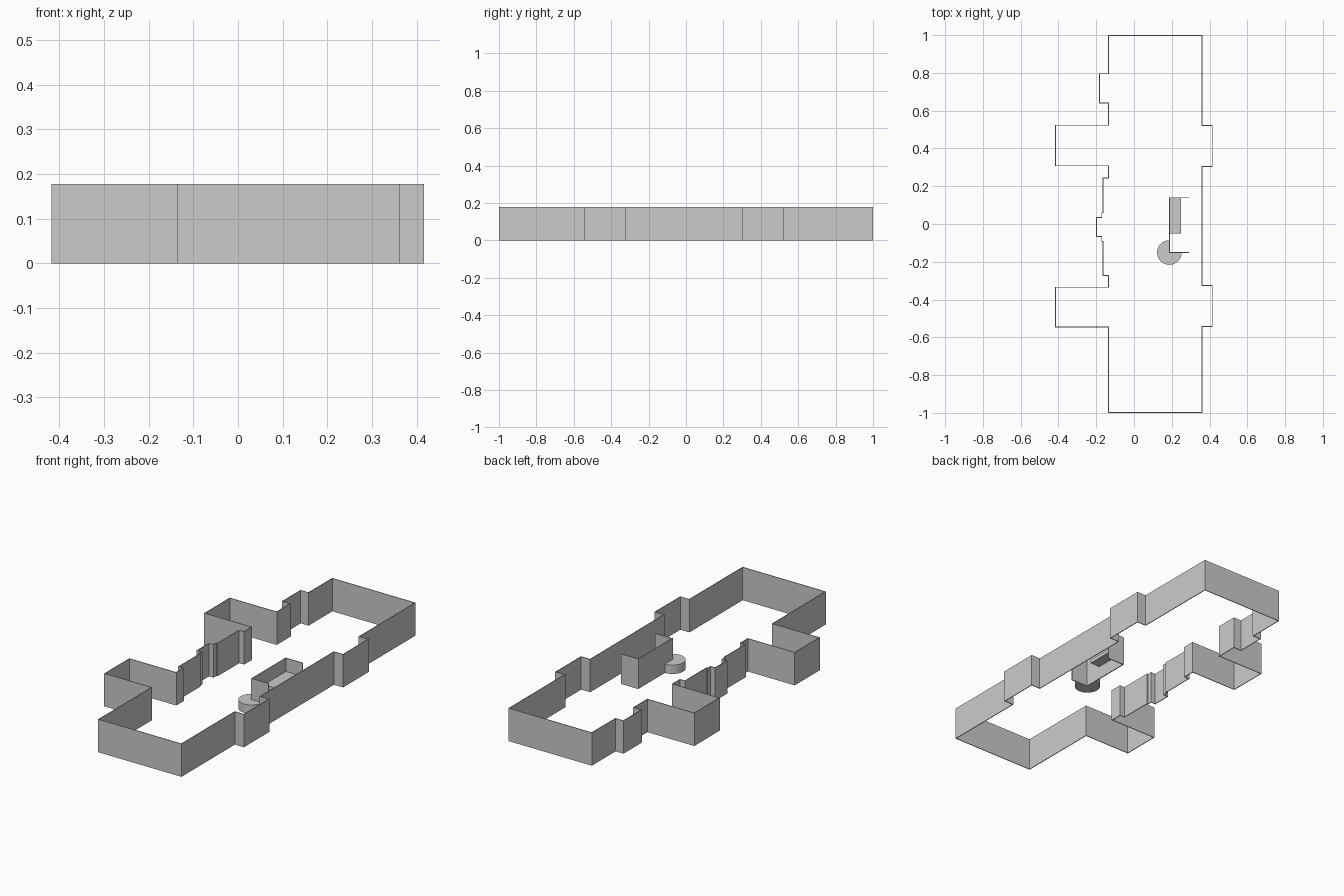
import bpy, bmesh, math

if "Cube" in bpy.data.objects:
    bpy.data.objects.remove(bpy.data.objects["Cube"])

WALL_H = 0.178


def finish(name, bm):
    bmesh.ops.recalc_face_normals(bm, faces=bm.faces)
    me = bpy.data.meshes.new(name)
    bm.to_mesh(me)
    bm.free()
    ob = bpy.data.objects.new(name, me)
    bpy.context.collection.objects.link(ob)
    return ob


def ribbon(name, pts, height, thickness, offset, closed):
    """Upright strip along a plan outline, thickened by a modifier."""
    bm = bmesh.new()
    low = [bm.verts.new((x, y, 0)) for x, y in pts]
    top = [bm.verts.new((x, y, height)) for x, y in pts]
    n = len(pts)
    for i in range(n if closed else n - 1):
        j = (i + 1) % n
        bm.faces.new((low[i], low[j], top[j], top[i]))
    ob = finish(name, bm)
    mod = ob.modifiers.new("thickness", 'SOLIDIFY')
    mod.thickness = thickness
    mod.offset = offset
    mod.use_even_offset = True
    return ob


def prism(name, pts, z0, z1):
    bm = bmesh.new()
    face = bm.faces.new([bm.verts.new((x, y, z0)) for x, y in pts])
    ext = bmesh.ops.extrude_face_region(bm, geom=[face], use_keep_orig=True)
    verts = [g for g in ext["geom"] if isinstance(g, bmesh.types.BMVert)]
    bmesh.ops.translate(bm, verts=verts, vec=(0, 0, z1 - z0))
    return finish(name, bm)


def stepped(base, bays):
    """Wall line at x=base with square bays (x, y_start, y_end)."""
    pts = []
    for x, a, b in bays:
        pts += [(base, a), (x, a), (x, b), (base, b)]
    return pts


# Outer walls: right side going up, left side coming back down
L, R = -0.137, 0.362
right = stepped(R, [(0.416, -0.544, -0.324), (0.416, 0.303, 0.524)])
left_top = stepped(L, [(-0.184, 0.797, 0.638), (-0.417, 0.525, 0.307)])
entry = [(L, 0.246), (-0.166, 0.246), (-0.166, 0.062), (-0.173, 0.062),
         (-0.173, 0.036), (-0.2, 0.036), (-0.2, -0.068), (-0.173, -0.068),
         (-0.173, -0.094), (-0.166, -0.094), (-0.166, -0.274), (L, -0.274)]
left_bottom = stepped(L, [(-0.417, -0.333, -0.547)])
outline = ([(L, -1), (R, -1)] + right + [(R, 1), (L, 1)]
           + left_top + entry + left_bottom)
ribbon("outer_walls", outline, WALL_H, 0.004, -1, True)

# Counter: back panel with two short returns
ribbon("counter_panel", [(0.29, 0.139), (0.189, 0.139), (0.189, -0.151), (0.29, -0.151)],
       0.162, 0.005, 0, False)

# Shelf behind the counter panel
prism("counter_shelf", [(0.19, -0.05), (0.25, -0.05), (0.25, 0.138), (0.19, 0.138)],
      0.07, 0.09)

# Three-quarter round step at the counter corner
cx, cy, r, n = 0.187, -0.151, 0.065, 24
arc = [(cx + r * math.cos(a), cy + r * math.sin(a))
       for a in (math.pi / 2 + 1.5 * math.pi * i / n for i in range(n + 1))]
step = prism("round_step", [(cx, cy)] + arc, 0, 0.048)
bpy.context.view_layer.objects.active = step
step.select_set(True)
bpy.ops.object.shade_smooth_by_angle(angle=math.radians(30))
